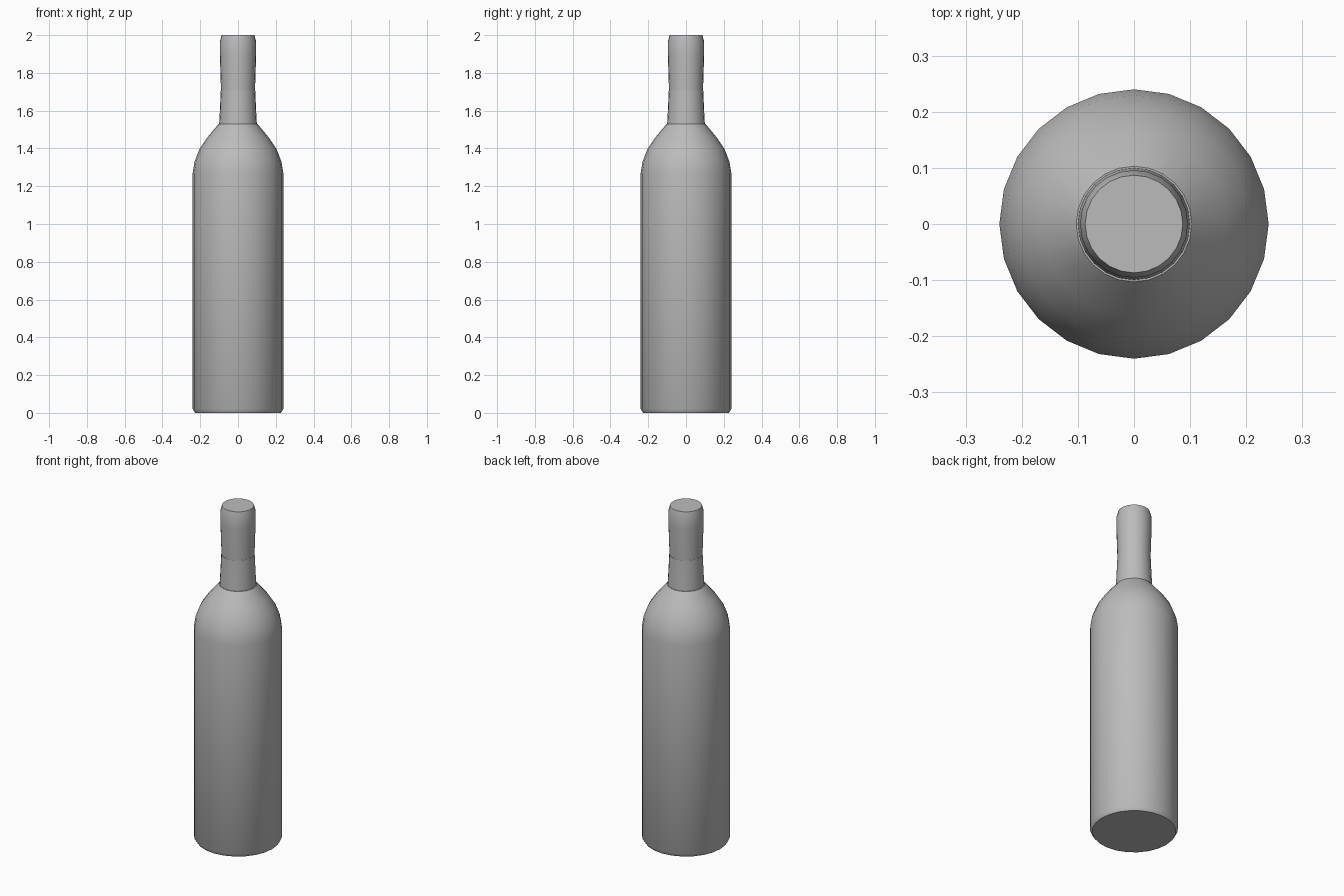
import bpy
import bmesh
from math import sin, cos, pi, radians

cube = bpy.data.objects.get("Cube")
if cube:
    bpy.data.objects.remove(cube, do_unlink=True)

GREY = (0.5, 0.5, 0.5, 1.0)
grey = bpy.data.materials.new("plain grey")
grey.use_nodes = True
grey.diffuse_color = GREY
grey.node_tree.nodes["Principled BSDF"].inputs["Base Color"].default_value = GREY


def lathe(name, profile, sides):
    """Spin (radius, height) points around z and cap both ends."""
    bm = bmesh.new()
    rings = []
    for r, z in profile:
        rings.append([bm.verts.new((r * cos(2 * pi * i / sides),
                                    r * sin(2 * pi * i / sides), z))
                      for i in range(sides)])
    for low, high in zip(rings, rings[1:]):
        for i in range(sides):
            j = (i + 1) % sides
            bm.faces.new((low[i], low[j], high[j], high[i]))
    bm.faces.new(rings[0][::-1])
    bm.faces.new(rings[-1])
    mesh = bpy.data.meshes.new(name)
    bm.to_mesh(mesh)
    bm.free()
    mesh.materials.append(grey)
    obj = bpy.data.objects.new(name, mesh)
    bpy.context.collection.objects.link(obj)
    bpy.ops.object.select_all(action="DESELECT")
    obj.select_set(True)
    bpy.context.view_layer.objects.active = obj
    bpy.ops.object.shade_smooth_by_angle(angle=radians(35))
    return obj


# Body with a chamfered foot and a rounded shoulder
lathe("bottle_body", [(0.228, 0), (0.24, 0.02), (0.24, 1.27), (0.23, 1.33),
                      (0.205, 1.395), (0.165, 1.455), (0.103, 1.53)], 24)

# Tapered lower neck
lathe("bottle_neck", [(0.1, 1.525), (0.096, 1.6), (0.091, 1.71)], 24)

# Capsule wrapped over the mouth
lathe("neck_capsule", [(0.09, 1.705), (0.093, 1.8), (0.096, 1.9),
                       (0.096, 1.965), (0.087, 2.0)], 24)
